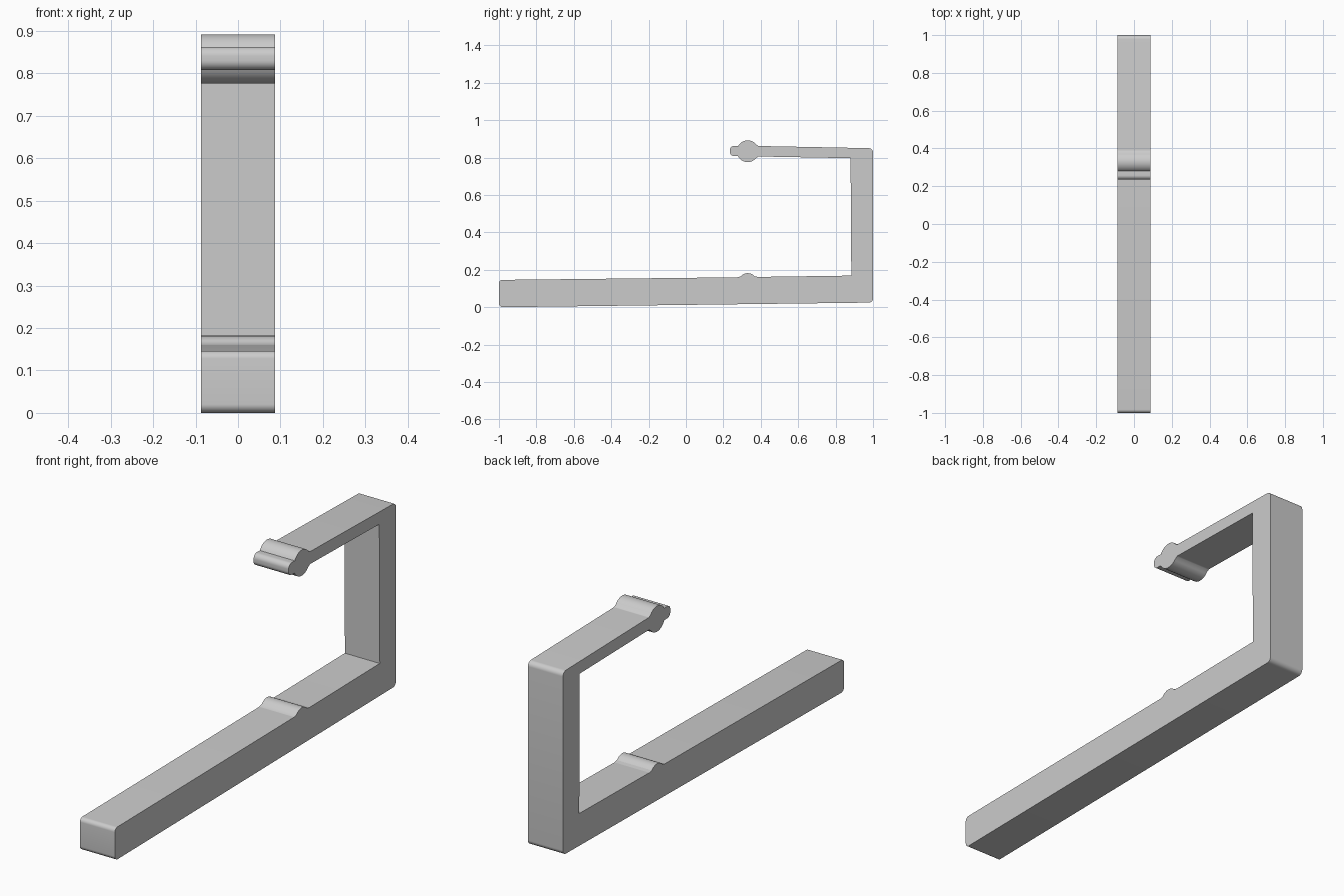
import bpy, bmesh, math
from mathutils import Vector

if "Cube" in bpy.data.objects:
    bpy.data.objects.remove(bpy.data.objects["Cube"])

HALF_WIDTH = 0.087


def fillet(prev, corner, nxt, radius, steps=6):
    """Points of a tangent arc that rounds one profile corner."""
    p, c, n = Vector(prev), Vector(corner), Vector(nxt)
    a, b = (p - c).normalized(), (n - c).normalized()
    half = a.angle(b) / 2
    centre = c + (a + b).normalized() * (radius / math.sin(half))
    start = c + a * (radius / math.tan(half)) - centre
    end = c + b * (radius / math.tan(half)) - centre
    return [centre + start.lerp(end, i / steps).normalized() * radius
            for i in range(steps + 1)]


def arc(y, z, radius, a0, a1, steps=14):
    """Plain arc points, each carrying no fillet."""
    out = []
    for i in range(steps + 1):
        t = math.radians(a0 + (a1 - a0) * i / steps)
        out.append((y + radius * math.cos(t), z + radius * math.sin(t), 0))
    return out


# Side outline, counter-clockwise: (y, z, corner radius)
outline = [(-1, 0, 0.02), (1, 0.025, 0.022), (1, 0.85, 0.022)]      # base and upright
outline += [(0.388, 0.862, 0.01)]                                  # top of upper arm
outline += arc(0.33, 0.834, 0.058, 38, 151)                        # upper half of bead
outline += [(0.235, 0.863, 0.022), (0.235, 0.808, 0.022)]          # nose
outline += arc(0.33, 0.834, 0.058, 207, 322)                       # lower half of bead
outline += [(0.388, 0.806, 0.01), (0.88, 0.797, 0)]                # underside of upper arm
outline += [(0.884, 0.169, 0), (0.385, 0.162, 0.01)]               # inner upright, base top
outline += arc(0.33, 0.132, 0.05, 42, 138)                         # ridge on base
outline += [(0.275, 0.160, 0.01), (-1, 0.146, 0.018)]              # front of base top

points = []
for i, (y, z, r) in enumerate(outline):
    if r:
        points += fillet(outline[i - 1][:2], (y, z), outline[(i + 1) % len(outline)][:2], r)
    else:
        points.append(Vector((y, z)))

# Extrude the outline across the width
bm = bmesh.new()
face = bm.faces.new([bm.verts.new((-HALF_WIDTH, p.x, p.y)) for p in points])
ext = bmesh.ops.extrude_face_region(bm, geom=[face])
verts = [v for v in ext["geom"] if isinstance(v, bmesh.types.BMVert)]
bmesh.ops.translate(bm, verts=verts, vec=(2 * HALF_WIDTH, 0, 0))
bmesh.ops.recalc_face_normals(bm, faces=bm.faces)
mesh = bpy.data.meshes.new("clamp_bracket")
bm.to_mesh(mesh)
bm.free()

bracket = bpy.data.objects.new("clamp_bracket", mesh)
bpy.context.collection.objects.link(bracket)
grey = bpy.data.materials.new("grey")
grey.diffuse_color = (0.6, 0.6, 0.6, 1)
grey.use_nodes = True
grey.node_tree.nodes["Principled BSDF"].inputs["Base Color"].default_value = grey.diffuse_color
mesh.materials.append(grey)

bpy.context.view_layer.objects.active = bracket
bracket.select_set(True)
bpy.ops.object.shade_smooth_by_angle(angle=math.radians(30))
